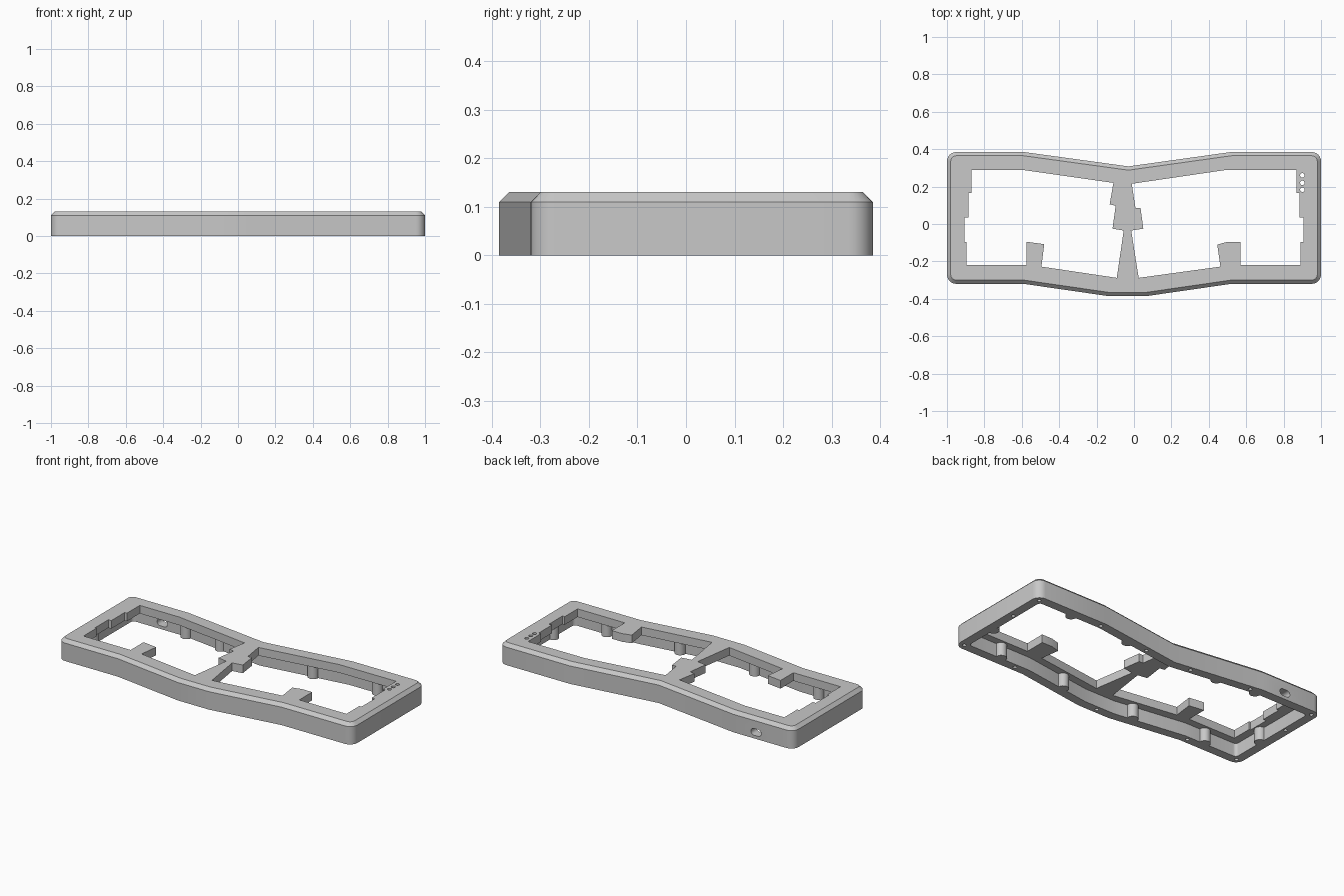
import bpy, bmesh, math
from mathutils import Matrix

if "Cube" in bpy.data.objects:
    bpy.data.objects.remove(bpy.data.objects["Cube"], do_unlink=True)

grey = bpy.data.materials.new("light grey")
grey.use_nodes = True
GREY = (0.58, 0.58, 0.58, 1)
grey.diffuse_color = GREY
grey.node_tree.nodes["Principled BSDF"].inputs["Base Color"].default_value = GREY

OUTLINE = [(-1, -.32), (-.59, -.32), (-.14, -.385), (.07, -.385), (.52, -.32), (1, -.32),
           (1, .385), (.52, .385), (-.03, .308), (-.59, .385), (-1, .385)]
RIGHT_OPENING = [(.87, .29), (.87, .165), (.885, .165), (.885, .035), (.905, .035), (.905, -.095),
                 (.89, -.095), (.89, -.22), (.57, -.22), (.57, -.095), (.5, -.095), (.445, -.11),
                 (.462, -.228), (.025, -.288), (-.015, -.035), (.05, -.025), (.035, .085),
                 (.008, .085), (-.012, .215), (.485, .288)]
LEFT_OPENING = [(-.87, .29), (-.6, .29), (-.11, .22), (-.13, .105), (-.098, .098), (-.115, -.025),
                (-.055, -.035), (-.092, -.288), (-.495, -.228), (-.48, -.108), (-.575, -.095),
                (-.575, -.22), (-.895, -.22), (-.895, -.095), (-.905, -.095), (-.905, .035),
                (-.885, .035), (-.885, .165), (-.87, .165)]


def finish(bm, name):
    bmesh.ops.recalc_face_normals(bm, faces=bm.faces)
    mesh = bpy.data.meshes.new(name)
    bm.to_mesh(mesh)
    bm.free()
    mesh.materials.append(grey)
    ob = bpy.data.objects.new(name, mesh)
    bpy.context.collection.objects.link(ob)
    return ob


def offset_outline(points, d):
    """Move every edge of a counter-clockwise outline inward by d."""
    result = []
    for i, (x, y) in enumerate(points):
        px, py = points[i - 1]
        nx, ny = points[(i + 1) % len(points)]
        a, b = math.atan2(y - py, x - px), math.atan2(ny - y, nx - x)
        mid, half = a + ((b - a + math.pi) % math.tau - math.pi) / 2, math.cos((b - a) / 2)
        reach = d / abs(half)
        result.append((x - reach * math.sin(mid), y + reach * math.cos(mid)))
    return result


def round_ends(points, radius, steps=6):
    """Replace the four square end corners with arcs."""
    limit = max(x for x, y in points) - .01
    result = []
    for x, y in points:
        if abs(x) < limit:
            result.append((x, y))
            continue
        sx, sy = math.copysign(1, x), math.copysign(1, y)
        arc = [(x - sx * radius * (1 - math.cos(t)), y - sy * radius * (1 - math.sin(t)))
               for t in (math.pi / 2 * i / steps for i in range(steps + 1))]
        result += arc if sx * sy > 0 else arc[::-1]
    return result


def loft(name, layers):
    """Solid through matching outlines given as (points, height), bottom to top."""
    bm = bmesh.new()
    rings = [[bm.verts.new((x, y, z)) for x, y in points] for points, z in layers]
    bm.faces.new(rings[0][::-1])
    bm.faces.new(rings[-1])
    for low, high in zip(rings, rings[1:]):
        for i in range(len(low)):
            bm.faces.new((low[i - 1], low[i], high[i], high[i - 1]))
    return finish(bm, name)


def cylinders(name, centres, radius, z0, z1, sides=16):
    bm = bmesh.new()
    for x, y in centres:
        bmesh.ops.create_cone(bm, cap_ends=True, segments=sides, radius1=radius, radius2=radius,
                              depth=z1 - z0, matrix=Matrix.Translation((x, y, (z0 + z1) / 2)))
    return finish(bm, name)


def cut(target, cutter):
    mod = target.modifiers.new("cut", 'BOOLEAN')
    mod.operation, mod.solver, mod.object = 'DIFFERENCE', 'EXACT', cutter
    bpy.context.view_layer.objects.active = target
    bpy.ops.object.modifier_apply(modifier=mod.name)
    bpy.data.objects.remove(cutter, do_unlink=True)


# Outer body with chamfered top edge
body = round_ends(OUTLINE, .05)
lid = round_ends(offset_outline(OUTLINE, .02), .03)
case = loft("keyboard_case", [(body, 0), (body, .11), (lid, .13)])

# Hollow underside, leaving half-round screw bosses on the walls
hollow = round_ends(offset_outline(OUTLINE, .055), .02)
cavity = loft("cavity_cutter", [(hollow, -.02), (hollow, .08)])
bosses = [(.25, -.30), (-.25, -.31), (.72, -.262), (-.72, -.262), (.3, .302), (-.33, .302),
          (.72, .328), (-.58, .328), (.942, -.06), (-.942, -.06)]
cut(cavity, cylinders("boss_cutter", bosses, .032, -.1, .2))
cut(case, cavity)

# Key openings through the top plate
for side in (RIGHT_OPENING[::-1], LEFT_OPENING):
    cut(case, loft("opening_cutter", [(side, .03), (side, .2)]))

# Indicator light holes
cut(case, cylinders("light_cutter", [(.9, .26), (.9, .22), (.9, .183)], .012, .03, .2))

# Screw holes in the bottom rim
screws = [(s * .963, y) for s in (-1, 1) for y in (-.283, .13, .348)]
screws += [(.6, -.29), (-.62, -.29), (-.035, -.356), (.53, .352), (-.53, .348), (.17, .306), (-.15, .298)]
cut(case, cylinders("screw_cutter", screws, .011, -.02, .06, 12))

# Cable port: rounded slot through the rear wall
slot = []
for i in range(16):
    a = math.tau * (i + .5) / 16
    slot.append((math.copysign(.014, math.cos(a)) + .021 * math.cos(a), .021 * math.sin(a)))
port = loft("port_cutter", [(slot, -.06), (slot, .06)])
port.data.transform(Matrix.Translation((-.745, .37, .04)) @ Matrix.Rotation(math.pi / 2, 4, 'X'))
cut(case, port)

# Smooth the rounded corners, keep the hard edges
bpy.ops.object.select_all(action='DESELECT')
case.select_set(True)
bpy.context.view_layer.objects.active = case
bpy.ops.object.shade_smooth_by_angle(angle=math.radians(25))
